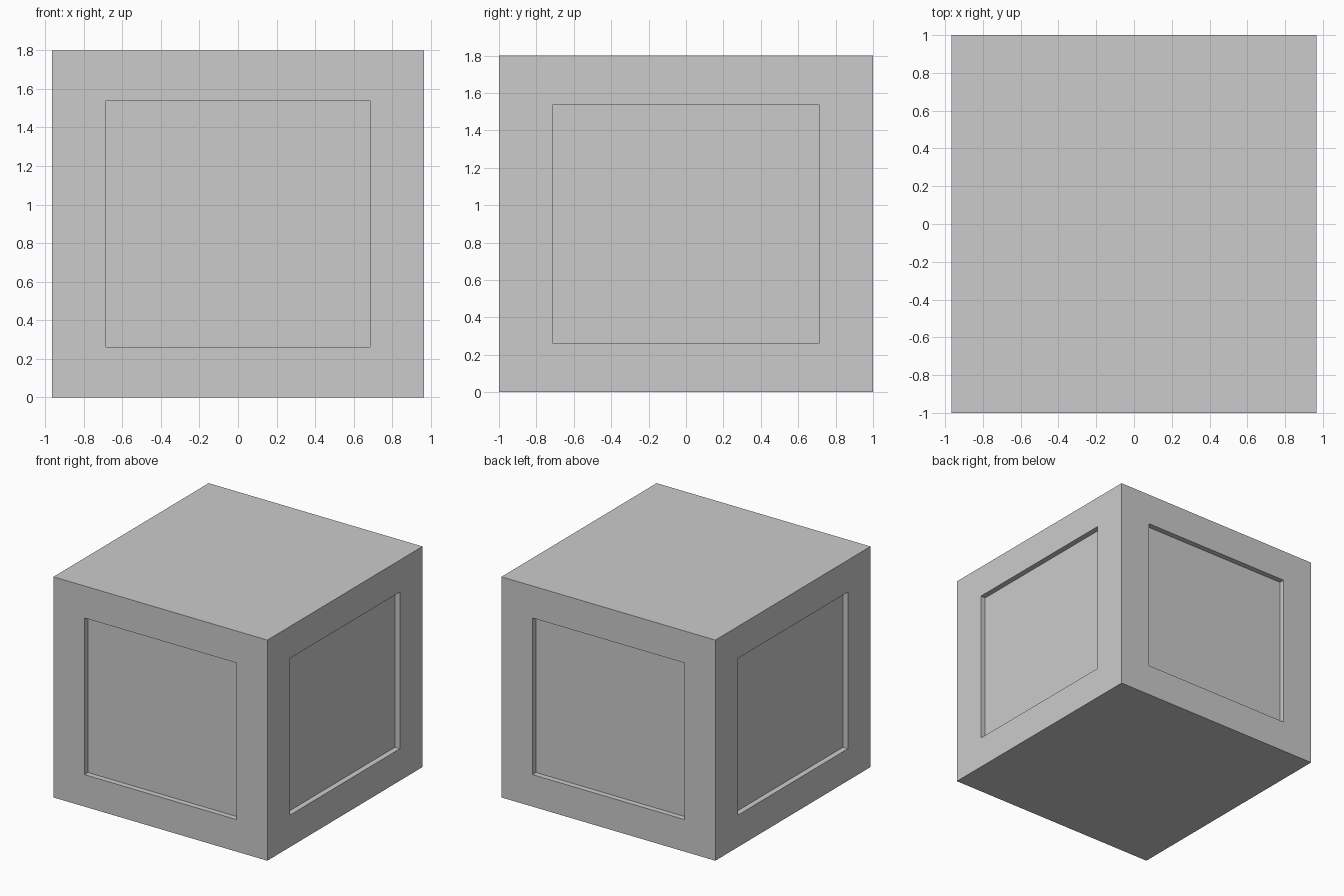
import bpy, bmesh
from mathutils import Matrix, Vector

if "Cube" in bpy.data.objects:
    bpy.data.objects.remove(bpy.data.objects["Cube"])

WIDTH, LENGTH, HEIGHT = 1.93, 2.0, 1.8
PANEL_SCALE = 0.71   # panel size relative to its side
PANEL_DEPTH = 0.045

# Crate body: a plain box standing on the ground
bm = bmesh.new()
bmesh.ops.create_cube(bm, size=1)
bmesh.ops.scale(bm, vec=(WIDTH, LENGTH, HEIGHT), verts=bm.verts)
bmesh.ops.translate(bm, vec=(0, 0, HEIGHT / 2), verts=bm.verts)
bm.normal_update()


def recess_panel(face):
    """Frame a proportional panel in the face and push it inward."""
    normal = face.normal.copy()
    center = face.calc_center_median()
    panel = bmesh.ops.extrude_discrete_faces(bm, faces=[face])["faces"][0]
    bmesh.ops.scale(bm, vec=Vector((1, 1, 1)) * PANEL_SCALE,
                    space=Matrix.Translation(-center), verts=panel.verts)
    panel = bmesh.ops.extrude_discrete_faces(bm, faces=[panel])["faces"][0]
    bmesh.ops.translate(bm, vec=-normal * PANEL_DEPTH, verts=panel.verts)


# Recessed panels on the four upright sides
for side in [f for f in bm.faces if abs(f.normal.z) < 0.5]:
    recess_panel(side)

bmesh.ops.recalc_face_normals(bm, faces=bm.faces)
mesh = bpy.data.meshes.new("crate")
bm.to_mesh(mesh)
bm.free()
bpy.context.collection.objects.link(bpy.data.objects.new("crate", mesh))
